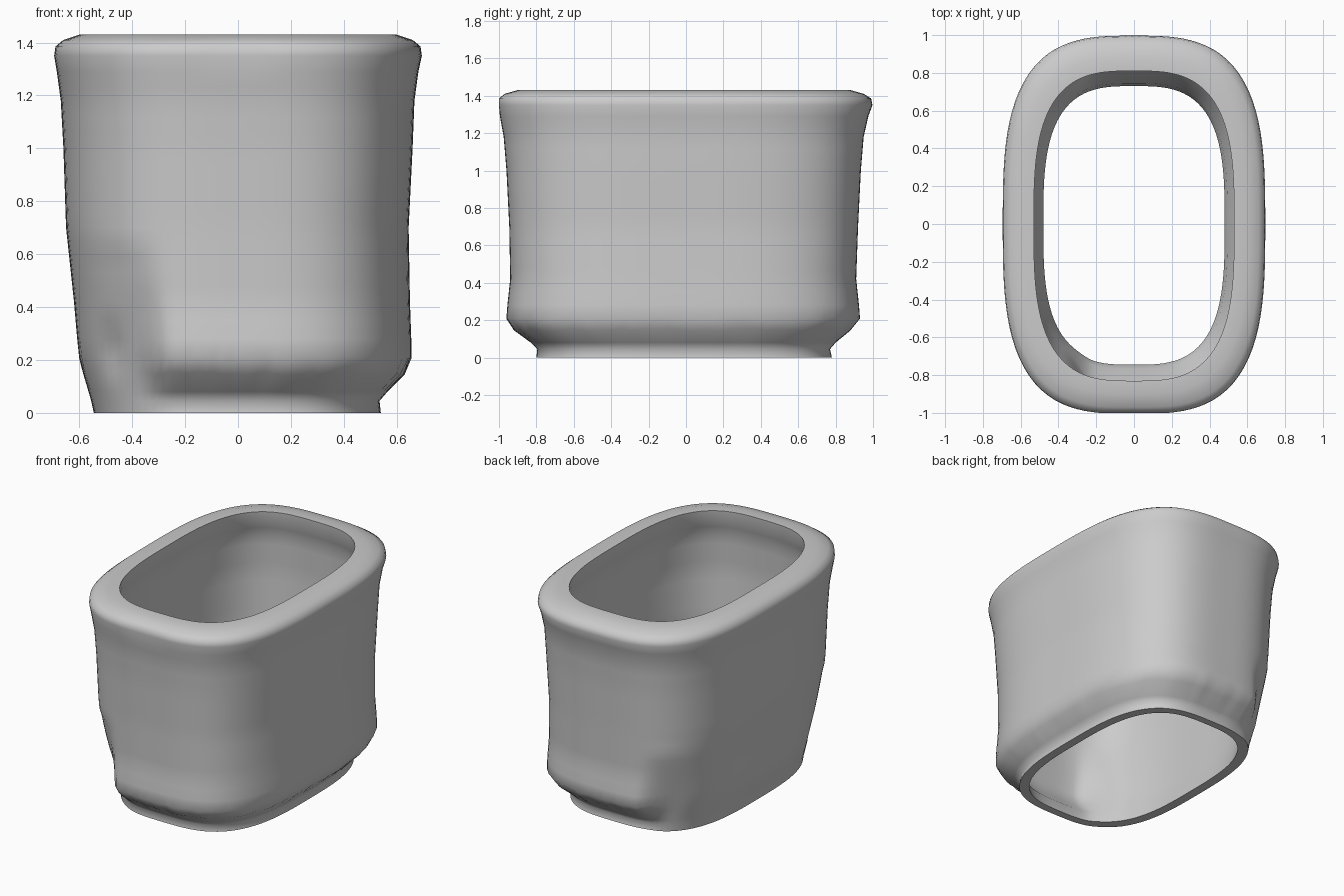
import bpy, bmesh, math, random

if "Cube" in bpy.data.objects:
    bpy.data.objects.remove(bpy.data.objects["Cube"], do_unlink=True)
random.seed(4)

SEGMENTS = 120
POWER = 3.1     # roundness of the oval plan
# Outer profile: height, half widths towards -x, +x, -y, +y
OUTER = [
    (0.00, 0.545, 0.54, 0.80, 0.78),
    (0.045, 0.555, 0.535, 0.795, 0.77),
    (0.08, 0.565, 0.565, 0.83, 0.80),
    (0.15, 0.585, 0.63, 0.92, 0.88),
    (0.21, 0.60, 0.655, 0.96, 0.93),
    (0.28, 0.608, 0.655, 0.955, 0.925),
    (0.42, 0.62, 0.65, 0.94, 0.91),
    (0.70, 0.65, 0.645, 0.945, 0.92),
    (1.00, 0.66, 0.66, 0.96, 0.935),
    (1.18, 0.67, 0.667, 0.975, 0.95),
    (1.29, 0.685, 0.682, 0.995, 0.975),
    (1.35, 0.695, 0.695, 1.005, 0.997),
    (1.385, 0.69, 0.69, 1.005, 0.99),
    (1.41, 0.66, 0.66, 0.97, 0.95),
    (1.43, 0.60, 0.60, 0.90, 0.88),
]
# Inner wall, from the rim down to the foot lip
INNER = [
    (1.43, 0.53, 0.53, 0.83, 0.81),
    (1.37, 0.535, 0.535, 0.835, 0.815),
    (1.25, 0.575, 0.575, 0.87, 0.85),
    (1.00, 0.59, 0.59, 0.885, 0.86),
    (0.70, 0.58, 0.575, 0.875, 0.85),
    (0.42, 0.555, 0.58, 0.87, 0.84),
    (0.25, 0.54, 0.58, 0.875, 0.845),
    (0.16, 0.525, 0.545, 0.84, 0.80),
    (0.08, 0.50, 0.495, 0.765, 0.745),
    (0.00, 0.48, 0.48, 0.745, 0.73),
]


def smoothstep(a, b, t):
    t = min(max((t - a) / (b - a), 0), 1)
    return t * t * (3 - 2 * t)


def refine(rows, step):
    """Insert evenly spaced rows between the profile points."""
    out = [rows[0]]
    for a, b in zip(rows, rows[1:]):
        n = max(1, round(abs(b[0] - a[0]) / step))
        out += [tuple(p + (q - p) * i / n for p, q in zip(a, b)) for i in range(1, n + 1)]
    return out


def ring_point(row, i, wall):
    z, left, right, front, back = row
    ang = math.tau * i / SEGMENTS
    c, s = math.cos(ang), math.sin(ang)
    radius = (abs(c) ** POWER + abs(s) ** POWER) ** (-1 / POWER)
    ux, uy = c * radius, s * radius
    x = ux * (right if ux > 0 else left)
    half = front if uy < 0 else back
    if z < 0.6:
        # the step fades into a plain taper on the -x side
        taper = 0.79 + 0.15 * smoothstep(0, 0.75, z) - wall
        half += (taper - half) * smoothstep(0.42, 0.68, -ux)
    y = max(uy * half, -1)
    if not wall:
        if 0.1 < z < 0.25:
            # worn, uneven lower shoulder
            z += random.uniform(-0.006, 0.006)
        if y < 0:
            # small dent low on the front corner
            dent = math.exp(-((x + 0.48) / 0.04) ** 2 - ((z - 0.24) / 0.07) ** 2)
            x, y = x + 0.015 * dent, y + 0.035 * dent
    return x, y, z


# Sleeve: outer wall, rim, inner wall and foot lofted as one closed shell
bm = bmesh.new()
rings = []
for rows, wall in ((refine(OUTER, 0.06), 0), (refine(INNER, 0.06), 0.06)):
    for row in rows:
        rings.append([bm.verts.new(ring_point(row, i, wall)) for i in range(SEGMENTS)])
for a, b in zip(rings, rings[1:] + rings[:1]):
    for i in range(SEGMENTS):
        j = (i + 1) % SEGMENTS
        bm.faces.new((a[i], a[j], b[j], b[i]))
bmesh.ops.recalc_face_normals(bm, faces=bm.faces)

mesh = bpy.data.meshes.new("oval_sleeve")
bm.to_mesh(mesh)
bm.free()
sleeve = bpy.data.objects.new("oval_sleeve", mesh)
bpy.context.collection.objects.link(sleeve)

# Plain grey
grey = bpy.data.materials.new("plain_grey")
grey.use_nodes = True
colour = (0.6, 0.6, 0.6, 1)
grey.diffuse_color = colour
grey.node_tree.nodes["Principled BSDF"].inputs["Base Color"].default_value = colour
mesh.materials.append(grey)

bpy.ops.object.select_all(action="DESELECT")
sleeve.select_set(True)
bpy.context.view_layer.objects.active = sleeve
bpy.ops.object.shade_smooth_by_angle(angle=math.radians(60))
